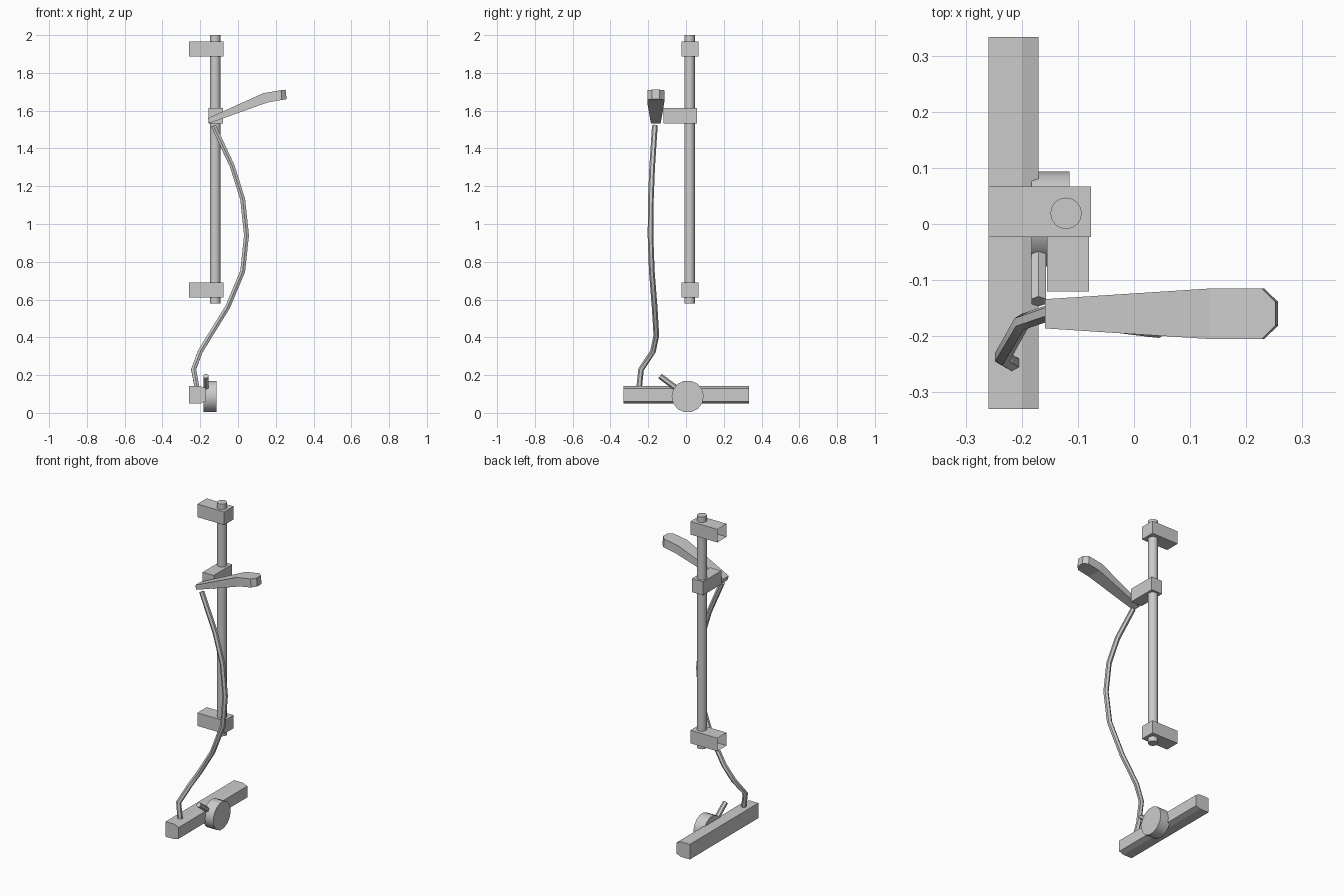
import bpy, bmesh, math
from mathutils import Vector

if "Cube" in bpy.data.objects:
    bpy.data.objects.remove(bpy.data.objects["Cube"])


def make(name, verts, faces):
    me = bpy.data.meshes.new(name)
    me.from_pydata([tuple(v) for v in verts], [], faces)
    bm = bmesh.new()
    bm.from_mesh(me)
    bmesh.ops.recalc_face_normals(bm, faces=bm.faces)
    bm.to_mesh(me)
    bm.free()
    ob = bpy.data.objects.new(name, me)
    bpy.context.collection.objects.link(ob)
    return ob


def smooth(ob, angle=50):
    bpy.ops.object.select_all(action='DESELECT')
    bpy.context.view_layer.objects.active = ob
    ob.select_set(True)
    bpy.ops.object.shade_smooth_by_angle(angle=math.radians(angle))


def loft(name, rings, cap_start=True):
    n = len(rings[0])
    verts = [v for r in rings for v in r]
    faces = [(k * n + i, k * n + (i + 1) % n, (k + 1) * n + (i + 1) % n, (k + 1) * n + i)
             for k in range(len(rings) - 1) for i in range(n)]
    faces.append(tuple(range(len(verts) - n, len(verts))))
    if cap_start:
        faces.append(tuple(range(n)))
    return make(name, verts, faces)


def box(name, lo, hi, open_end=False):
    def ring(x):
        return [(x, lo[1], lo[2]), (x, hi[1], lo[2]), (x, hi[1], hi[2]), (x, lo[1], hi[2])]
    return loft(name, [ring(lo[0]), ring(hi[0])], not open_end)


def tube(name, path, r, sides):
    pts = [Vector(p) for p in path]
    rings = []
    for i, p in enumerate(pts):
        t = (pts[min(i + 1, len(pts) - 1)] - pts[max(i - 1, 0)]).normalized()
        side = Vector((0, 1, 0)) if abs(t.y) < 0.9 else Vector((1, 0, 0))
        u = (side - t * side.dot(t)).normalized()
        w = t.cross(u)
        rings.append([p + r * (math.cos(a) * u + math.sin(a) * w)
                      for a in (2 * math.pi * k / sides for k in range(sides))])
    ob = loft(name, rings)
    smooth(ob)
    return ob


# Riser rail and its wall brackets (open toward the wall)
tube("riser_rail", [(-0.121, 0.019, 0.58), (-0.121, 0.019, 2.0)], 0.028, 16)
for name, z in (("lower_bracket", 0.61), ("upper_bracket", 1.887)):
    box(name, (-0.259, -0.023, z), (-0.077, 0.067, z + 0.08), True)

# Sliding holder
box("slider", (-0.155, -0.12, 1.532), (-0.08, 0.057, 1.615))

# Hand shower: (top x, top z, bottom x, bottom z, half width)
sections = [(-0.159, 1.56, -0.152, 1.533, 0.026), (0.135, 1.693, 0.155, 1.643, 0.045),
            (0.228, 1.708, 0.232, 1.657, 0.045), (0.252, 1.711, 0.257, 1.661, 0.021)]
loft("hand_shower", [[(tx, -0.16 - w, tz), (tx, -0.16 + w, tz), (bx, -0.16 + w, bz), (bx, -0.16 - w, bz)]
                     for tx, tz, bx, bz, w in sections])

# Hose
tube("hose", [(-0.13, -0.165, 1.52), (-0.03, -0.179, 1.305), (0.025, -0.186, 1.13),
              (0.045, -0.188, 0.94), (0.025, -0.181, 0.75), (-0.055, -0.166, 0.56),
              (-0.148, -0.157, 0.41), (-0.2, -0.175, 0.325), (-0.235, -0.238, 0.23),
              (-0.217, -0.248, 0.135)], 0.015, 6)

# Mixer bar with a slightly sloped front
profile = [(-0.259, 0.05), (-0.259, 0.142), (-0.2, 0.142), (-0.17, 0.13), (-0.17, 0.061), (-0.2, 0.05)]
loft("mixer_bar", [[(x, y, z) for x, z in profile] for y in (-0.33, 0.333)])

# Control dial and lever
tube("control_dial", [(-0.183, 0.009, 0.087), (-0.115, 0.009, 0.087)], 0.085, 14)
tube("control_lever", [(-0.17, -0.03, 0.115), (-0.17, -0.138, 0.195)], 0.015, 6)
